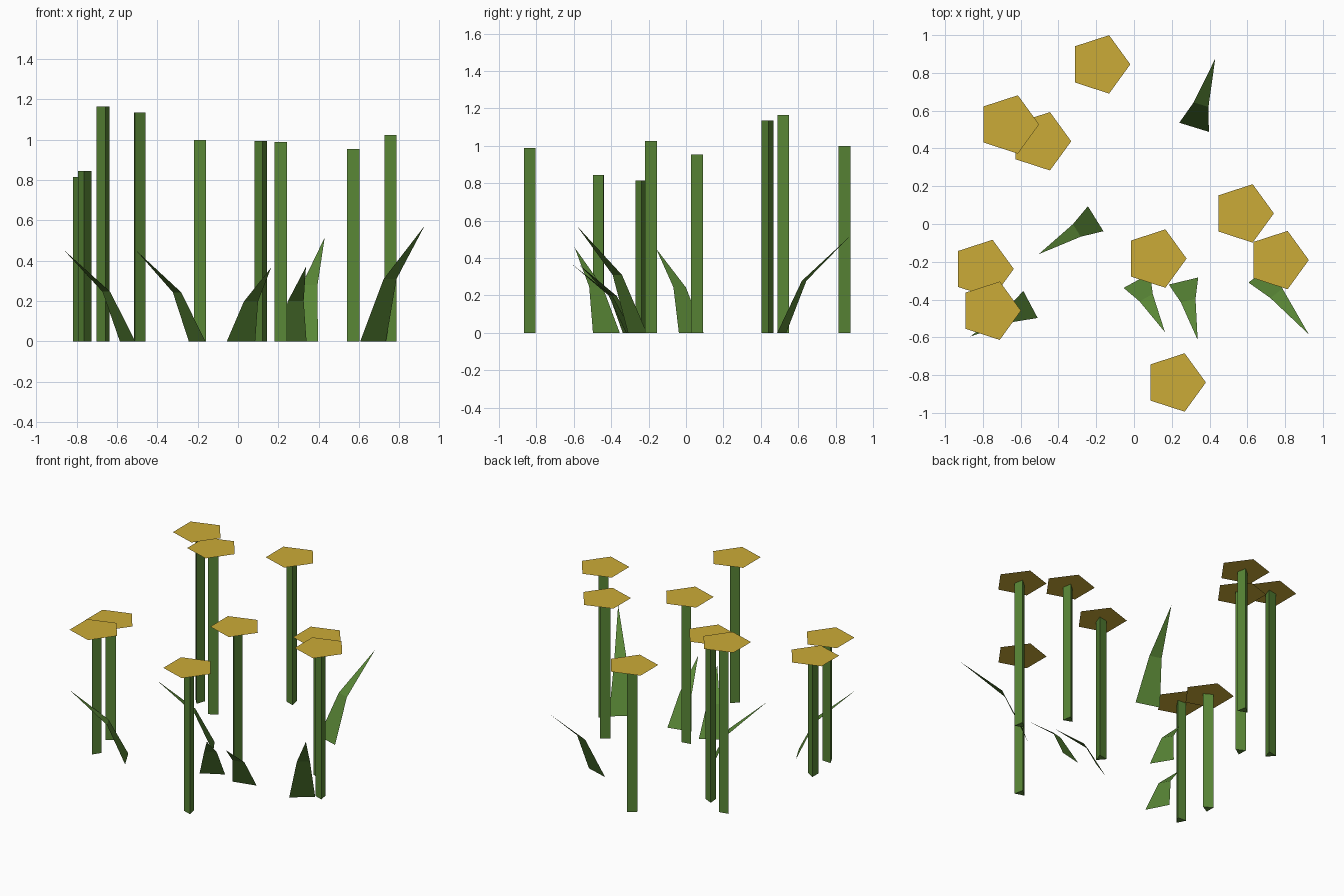
import bpy, math
from mathutils import Vector

if "Cube" in bpy.data.objects:
    bpy.data.objects.remove(bpy.data.objects["Cube"])


def material(name, rgb):
    m = bpy.data.materials.new(name)
    m.diffuse_color = (*rgb, 1)
    m.use_nodes = True
    m.node_tree.nodes["Principled BSDF"].inputs["Base Color"].default_value = m.diffuse_color
    return m


GREEN = material("leaf_green", (0.10, 0.24, 0.037))
GOLD = material("petal_gold", (0.60, 0.41, 0.038))


def add(name, verts, faces, mat):
    mesh = bpy.data.meshes.new(name)
    mesh.from_pydata(verts, [], faces)
    mesh.materials.append(mat)
    obj = bpy.data.objects.new(name, mesh)
    bpy.context.collection.objects.link(obj)


def ring(n, r, x, y, z, turn=0):
    angles = [math.radians(turn) + math.tau * i / n for i in range(n)]
    return [(x + r * math.cos(a), y + r * math.sin(a), z) for a in angles]


def flower(i, x, y, h, turn):
    # three-sided stem
    verts = ring(3, 0.0375, x, y, 0, turn) + ring(3, 0.0375, x, y, h - 0.001, turn)
    sides = [(k, (k + 1) % 3, (k + 1) % 3 + 3, k + 3) for k in range(3)]
    add(f"stem_{i}", verts, sides + [(2, 1, 0), (3, 4, 5)], GREEN)
    # flat five-sided flower head
    add(f"flower_head_{i}", ring(5, 0.1625, x, y, h), [range(5)], GOLD)


def leaf(i, base, tip, width):
    # bent blade: wide base, half-width middle, pointed tip
    b, t = Vector((*base, 0)), Vector(tip)
    run = Vector((t.x - b.x, t.y - b.y, 0))
    side = Vector((run.y, -run.x, 0)).normalized() * width / 2
    mid = b + run * 0.33 + Vector((0, 0, t.z * 0.54))
    verts = [b - side, b + side, mid + side / 2, mid - side / 2, t]
    add(f"leaf_{i}", verts, [(0, 1, 2, 3), (3, 2, 4)], GREEN)


# x, y, height, stem rotation
FLOWERS = [
    (-0.182, 0.845, 1.00, 70), (-0.665, 0.527, 1.165, 41),
    (-0.495, 0.438, 1.135, 4), (0.578, 0.056, 0.955, 70),
    (0.763, -0.191, 1.025, 70), (0.116, -0.183, 0.995, 40),
    (-0.799, -0.238, 0.815, 0), (-0.761, -0.459, 0.845, 27),
    (0.218, -0.839, 0.99, 72),
]
for i, f in enumerate(FLOWERS, 1):
    flower(i, *f)

# base centre, tip, base width
LEAVES = [
    ((0.318, 0.512), (0.43, 0.875, 0.515), 0.164),
    ((-0.203, 0.028), (-0.505, -0.16, 0.45), 0.156),
    ((-0.548, -0.426), (-0.866, -0.595, 0.455), 0.162),
    ((0.015, -0.30), (0.164, -0.573, 0.365), 0.16),
    ((0.262, -0.302), (0.337, -0.614, 0.37), 0.16),
    ((0.67, -0.26), (0.925, -0.584, 0.572), 0.162),
]
for i, l in enumerate(LEAVES, 1):
    leaf(i, *l)
